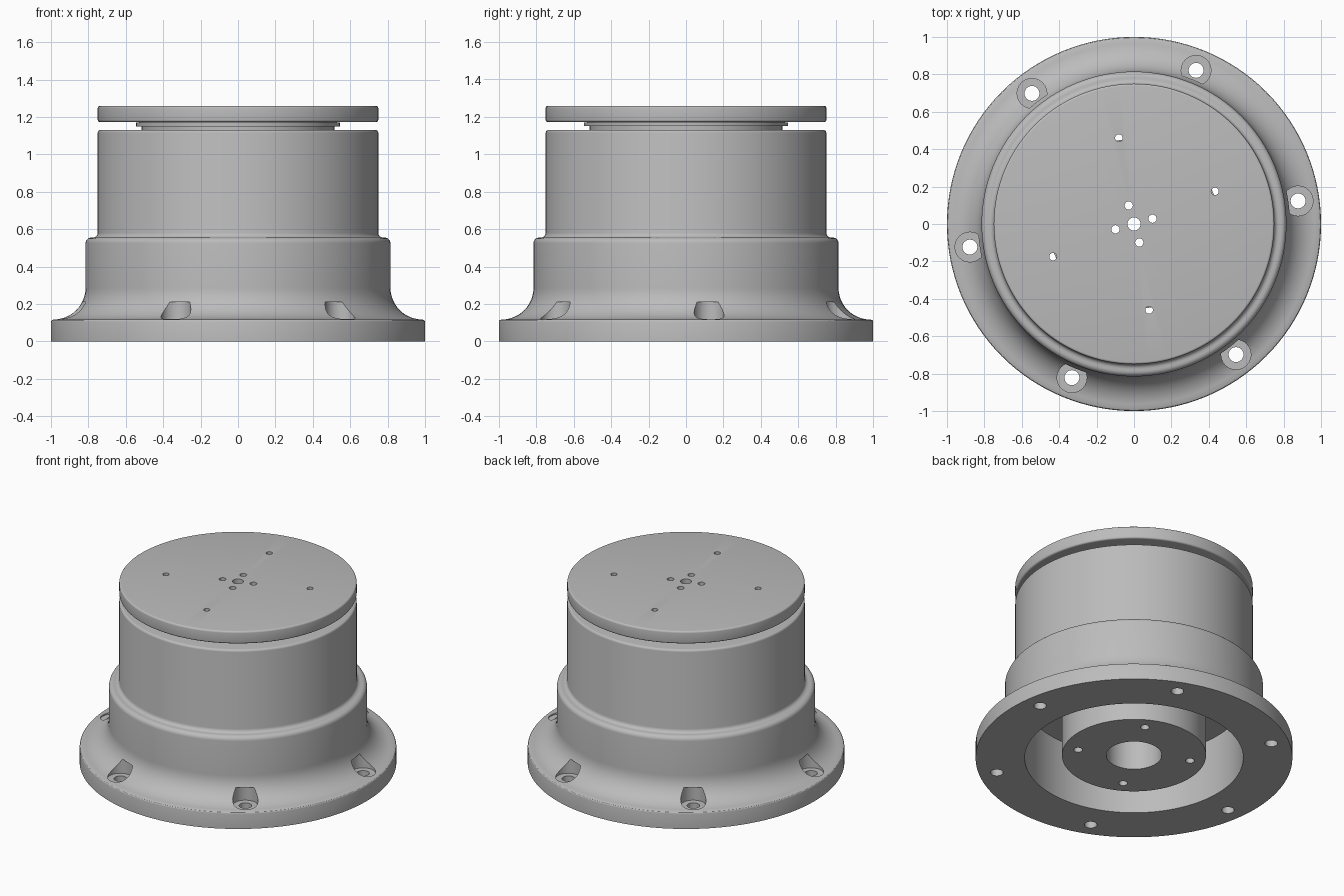
import bpy, bmesh, math
from math import cos, sin, radians, tau

old = bpy.data.objects.get("Cube")
if old:
    bpy.data.objects.remove(old, do_unlink=True)

# One grey metal for every part
metal = bpy.data.materials.new("grey_metal")
metal.use_nodes = True
metal.diffuse_color = (0.5, 0.5, 0.5, 1)
metal.node_tree.nodes["Principled BSDF"].inputs["Base Color"].default_value = (0.5, 0.5, 0.5, 1)


def arc(cx, cz, r, start, end, steps):
    """Profile points along an arc, angles in degrees."""
    angles = [radians(start + (end - start) * i / steps) for i in range(steps + 1)]
    return [(cx + r * cos(a), cz + r * sin(a)) for a in angles]


def add_ring(bm, profile, segments):
    """Revolve a closed profile that stays off the axis."""
    rows = [[bm.verts.new((r * cos(tau * i / segments), r * sin(tau * i / segments), z))
             for r, z in profile] for i in range(segments)]
    n = len(profile)
    for i in range(segments):
        a, b = rows[i], rows[(i + 1) % segments]
        for j in range(n):
            k = (j + 1) % n
            bm.faces.new((a[j], b[j], b[k], a[k]))


def add_pin(bm, sections, x, y, segments=24):
    """Stack of coaxial cylinders: sections lists (radius, height) from the bottom up."""
    loops = [[bm.verts.new((x + r * cos(tau * i / segments), y + r * sin(tau * i / segments), z))
              for i in range(segments)] for r, z in sections]
    bm.faces.new(loops[0][::-1])
    bm.faces.new(loops[-1])
    for low, high in zip(loops, loops[1:]):
        for i in range(segments):
            k = (i + 1) % segments
            bm.faces.new((low[i], low[k], high[k], high[i]))


def make_object(name, bm):
    bmesh.ops.recalc_face_normals(bm, faces=bm.faces)
    mesh = bpy.data.meshes.new(name)
    bm.to_mesh(mesh)
    bm.free()
    mesh.materials.append(metal)
    obj = bpy.data.objects.new(name, mesh)
    bpy.context.collection.objects.link(obj)
    return obj


def turned_part(name, profile, segments=128):
    bm = bmesh.new()
    add_ring(bm, profile, segments)
    return make_object(name, bm)


def drill(obj, pins):
    """Cut pins, given as (sections, circle radius, angles), out of a part."""
    bm = bmesh.new()
    for sections, radius, angles in pins:
        for a in angles:
            add_pin(bm, sections, radius * cos(radians(a)), radius * sin(radians(a)))
    cutter = make_object("drill_cutter", bm)
    cutter.hide_render = True
    mod = obj.modifiers.new("holes", 'BOOLEAN')
    mod.operation, mod.solver, mod.object = 'DIFFERENCE', 'EXACT', cutter
    select(obj)
    bpy.ops.object.modifier_apply(modifier=mod.name)
    bpy.data.objects.remove(cutter, do_unlink=True)


def select(obj):
    bpy.ops.object.select_all(action='DESELECT')
    obj.select_set(True)
    bpy.context.view_layer.objects.active = obj


# Housing: flange, flared foot, shoulder, drum, and hollow underside with central boss
housing = turned_part("housing", [
    (0.69, 0), (1, 0),
    *arc(0.99, 0.105, 0.01, 0, 90, 3),
    *arc(0.985, 0.287, 0.17, 270, 180, 12),
    *arc(0.785, 0.525, 0.03, 0, 90, 5),
    *arc(0.775, 0.58, 0.025, 270, 180, 4),
    *arc(0.735, 1.115, 0.015, 0, 90, 4),
    (0.175, 1.13), (0.175, 0.02), (0.455, 0.02), (0.455, 0.42), (0.69, 0.42)])

# Stepped bearing ring in the gap
bearing = turned_part("bearing_ring", [
    (0.175, 1.12), (0.515, 1.12), (0.515, 1.15), (0.545, 1.15), (0.545, 1.17),
    (0.53, 1.17), (0.53, 1.18), (0.175, 1.18)])

# Rotating top plate with a small centre hole
plate = turned_part("top_plate", [
    (0.035, 1.172), *arc(0.738, 1.184, 0.012, 270, 360, 4),
    *arc(0.738, 1.247, 0.012, 0, 90, 4), (0.035, 1.259)])

# Hole patterns
quarter = [0, 90, 180, 270]
outer_angles = [22, 100, 202, 280]
bolt_hole = [(0.04, -0.1), (0.04, 0.11), (0.08, 0.11), (0.08, 0.21)]
drill(housing, [
    (bolt_hole, 0.886, [8 + 60 * i for i in range(6)]),
    ([(0.028, -0.1), (0.028, 0.2)], 0.36, [61 + a for a in quarter]),
    ([(0.02, 0.3), (0.02, 1.3)], 0.467, outer_angles)])
drill(bearing, [([(0.02, 1), (0.02, 1.4)], 0.467, outer_angles)])
drill(plate, [
    ([(0.02, 1), (0.02, 1.4)], 0.467, outer_angles),
    ([(0.022, 1), (0.022, 1.4)], 0.103, [16 + a for a in quarter])])

# Smooth turned surfaces, sharp machined edges
for part in (housing, bearing, plate):
    select(part)
    bpy.ops.object.shade_smooth_by_angle(angle=radians(30))
